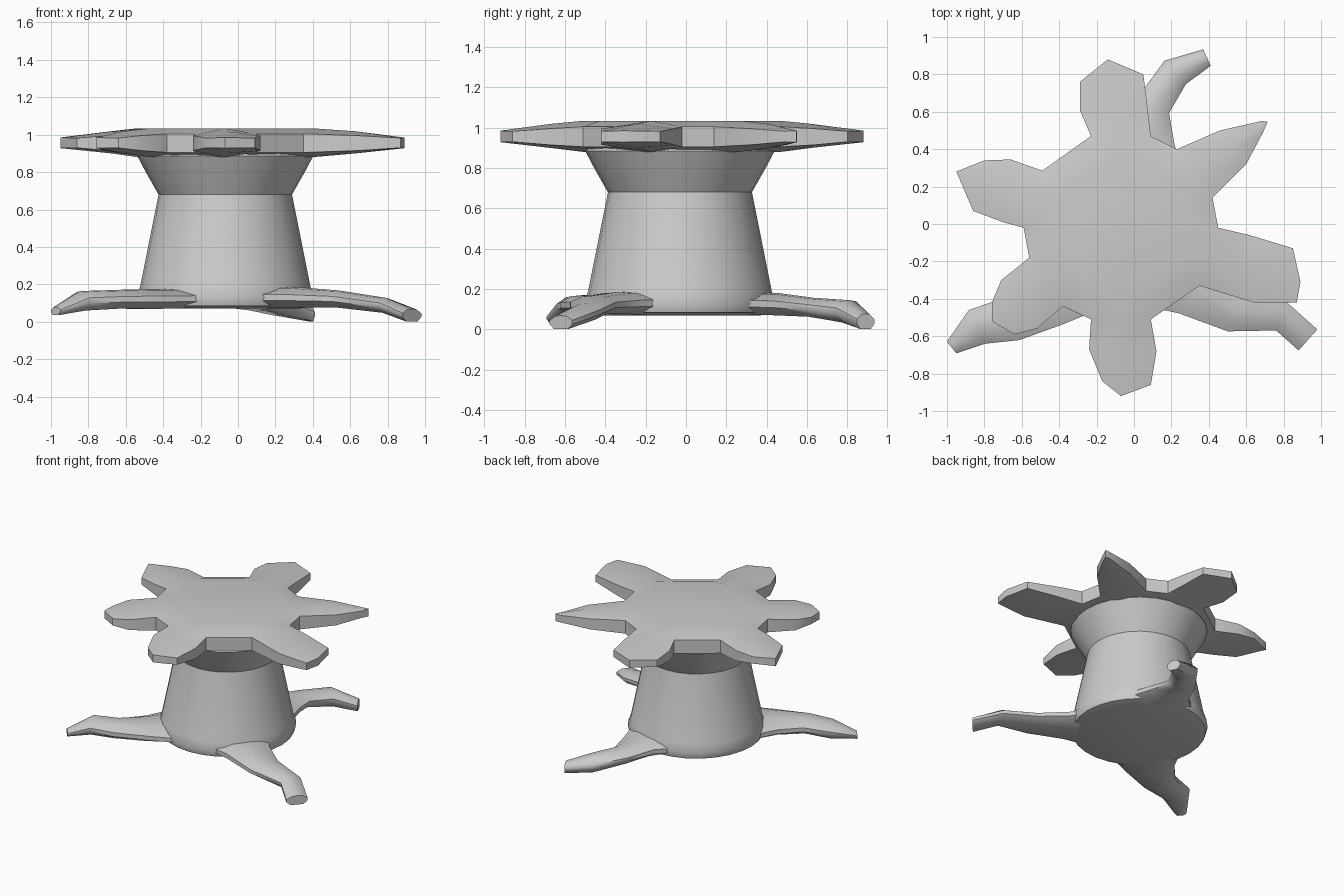
import bpy, bmesh, math
from mathutils import Vector

if "Cube" in bpy.data.objects:
    bpy.data.objects.remove(bpy.data.objects["Cube"])

CX, CY = -0.068, -0.03


def finish(name, bm, angle=40):
    bmesh.ops.recalc_face_normals(bm, faces=bm.faces)
    me = bpy.data.meshes.new(name)
    bm.to_mesh(me)
    bm.free()
    ob = bpy.data.objects.new(name, me)
    bpy.context.collection.objects.link(ob)
    bpy.ops.object.select_all(action='DESELECT')
    ob.select_set(True)
    bpy.context.view_layer.objects.active = ob
    bpy.ops.object.shade_smooth_by_angle(angle=math.radians(angle))
    return ob


def loft(bm, rings):
    """Skin closed rings of points and cap both ends."""
    vs = [[bm.verts.new(p) for p in r] for r in rings]
    for a, b in zip(vs, vs[1:]):
        n = len(a)
        for i in range(n):
            bm.faces.new((a[i], a[(i + 1) % n], b[(i + 1) % n], b[i]))
    bm.faces.new(vs[0])
    bm.faces.new(vs[-1])


# Trunk: turned profile with a waist and a flared collar
profile = [(0.40, 0.07), (0.46, 0.085), (0.475, 0.13), (0.455, 0.19),
           (0.357, 0.68), (0.425, 0.80), (0.47, 0.885), (0.45, 0.92)]
bm = bmesh.new()
N = 28
loft(bm, [[(CX + r * math.cos(2 * math.pi * i / N), CY + r * math.sin(2 * math.pi * i / N), z)
           for i in range(N)] for r, z in profile])
finish("trunk", bm)

# Root legs: x, y, z, half width, half height along each path
legs = {
    "front_left_leg": [(-.28, -.22, .125, .27, .05), (-.48, -.40, .122, .17, .053),
                       (-.66, -.51, .12, .12, .05), (-.84, -.55, .112, .10, .052),
                       (-.975, -.66, .057, .04, .022)],
    "front_right_leg": [(.12, -.20, .13, .27, .055), (.32, -.34, .13, .16, .055),
                        (.54, -.46, .122, .12, .045), (.79, -.495, .088, .08, .04),
                        (.93, -.62, .035, .075, .034)],
    "back_leg": [(.02, .28, .13, .27, .055), (.07, .46, .125, .15, .055),
                 (.10, .63, .11, .095, .047), (.22, .81, .09, .085, .055),
                 (.39, .89, .04, .048, .038)],
}
for name, path in legs.items():
    bm = bmesh.new()
    rings = []
    for i, (x, y, z, w, h) in enumerate(path):
        a, b = path[max(i - 1, 0)], path[min(i + 1, len(path) - 1)]
        t = Vector((b[0] - a[0], b[1] - a[1], 0)).normalized()
        side = Vector((-t.y, t.x, 0))
        section = [(1, -.3), (1, .3), (.5, .9), (0, 1), (-.5, .9),
                   (-1, .3), (-1, -.3), (-.6, -1), (.6, -1)]
        rings.append([Vector((x, y, z)) + side * w * u + Vector((0, 0, h * v)) for u, v in section])
    loft(bm, rings)
    finish(name, bm, 50)

# Petal top: each petal outline runs root, side, shoulder, tip, shoulder, side, root
petals = [
    [(-.23, .47), (-.29, .61), (-.29, .76), (-.14, .88), (.05, .80), (.07, .64), (.09, .47)],
    [(.23, .40), (.46, .50), (.68, .55), (.715, .548), (.69, .49), (.60, .32), (.42, .14)],
    [(.45, -.02), (.62, -.06), (.85, -.13), (.89, -.31), (.87, -.42), (.64, -.42), (.35, -.33)],
    [(.09, -.51), (.12, -.68), (.09, -.86), (-.07, -.92), (-.17, -.84), (-.24, -.67), (-.23, -.51)],
    [(-.38, -.44), (-.52, -.56), (-.64, -.59), (-.76, -.52), (-.76, -.42), (-.71, -.30), (-.56, -.18)],
    [(-.59, -.02), (-.70, .01), (-.86, .07), (-.95, .28), (-.80, .34), (-.66, .345), (-.49, .285)],
]
edge_z = [(.905, 1.005), (.915, .995), (.93, .982)]
spine_z = [(.88, 1.034), (.90, 1.018), (.928, .985)]
bm = bmesh.new()
rim = [[], []]           # hub boundary, bottom and top
walls = []
for outline in petals:
    layers = []
    for s in (0, 1):
        rows = []
        for k in range(3):
            l, r = Vector(outline[k]), Vector(outline[6 - k])
            m = (l + r) / 2 if k < 2 else Vector(outline[3])
            rows.append([bm.verts.new((p.x, p.y, zs[k][s]))
                         for p, zs in ((l, edge_z), (m, spine_z), (r, edge_z))])
        for a, b in zip(rows, rows[1:]):
            for i in (0, 1):
                bm.faces.new((a[i], a[i + 1], b[i + 1], b[i]))
        rim[s] += rows[0]
        layers.append([rows[0][0], rows[1][0], *rows[2], rows[1][2], rows[0][2]])
    lo, up = layers
    for i in range(len(lo) - 1):
        bm.faces.new((lo[i], lo[i + 1], up[i + 1], up[i]))

# Hub joining the petals: flat middle and rounded notches between them
n = len(rim[0])
for i in range(2, n, 3):
    j = (i + 1) % n
    bm.faces.new((rim[0][i], rim[0][j], rim[1][j], rim[1][i]))
for s, z in ((0, .88), (1, 1.034)):
    inner = [bm.verts.new((CX + (v.co.x - CX) * .82, CY + (v.co.y - CY) * .82, z)) for v in rim[s]]
    for i in range(n):
        j = (i + 1) % n
        bm.faces.new((rim[s][i], rim[s][j], inner[j], inner[i]))
    bm.faces.new(inner)
finish("petal_top", bm)
